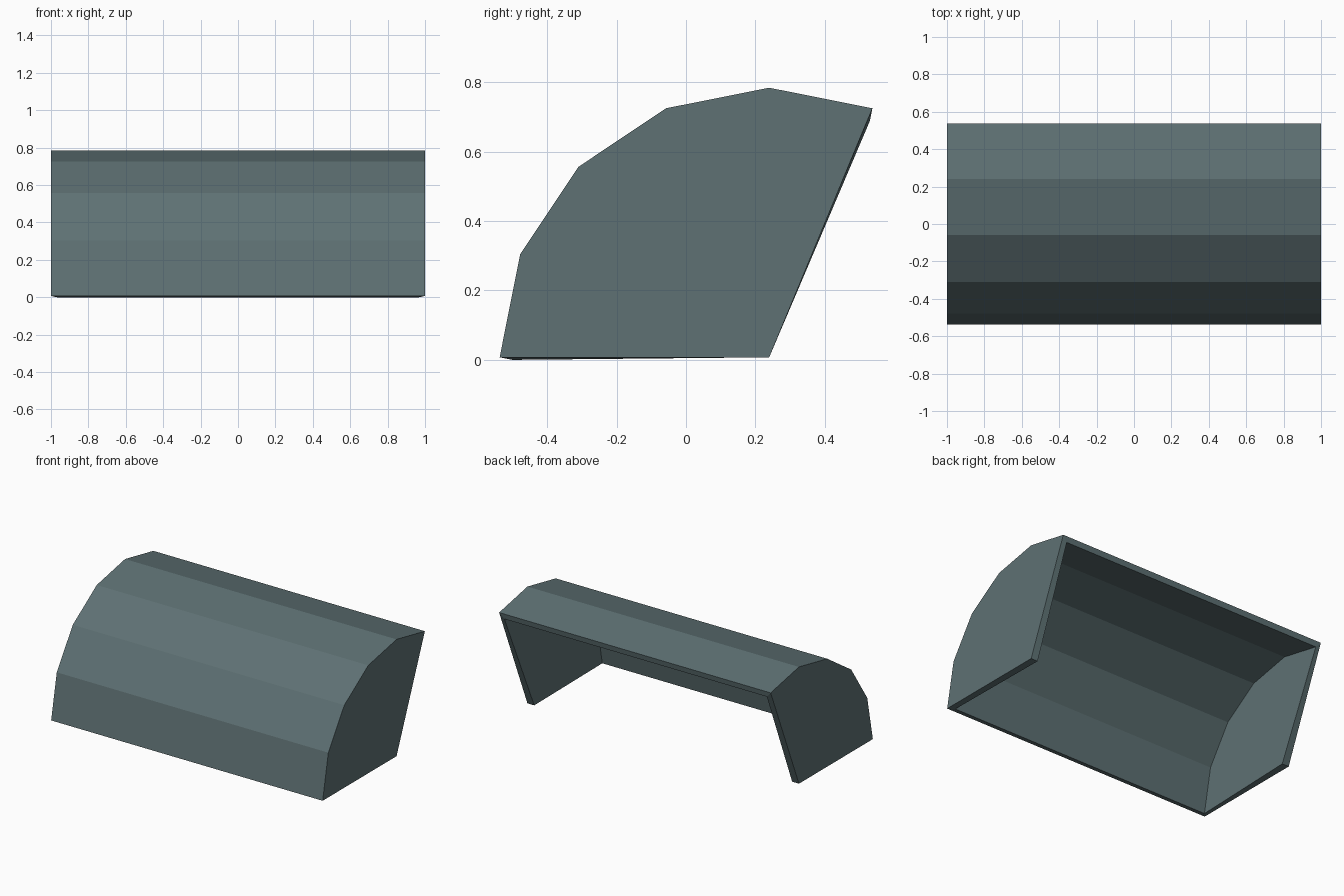
import bpy, bmesh, math

if "Cube" in bpy.data.objects:
    bpy.data.objects.remove(bpy.data.objects["Cube"])

R, CY = 0.7775, 0.24        # arc radius and centre
STEP = math.radians(22.5)

mat = bpy.data.materials.new("slate grey")
mat.diffuse_color = (0.112, 0.165, 0.173, 1)
mat.use_nodes = True
mat.node_tree.nodes["Principled BSDF"].inputs["Base Color"].default_value = mat.diffuse_color

# side profile: five-facet arc plus the arc centre
arc = [(CY + R * math.cos(math.pi - i * STEP), R * math.sin(math.pi - i * STEP)) for i in range(6)]
profile = arc + [(CY, 0.0)]

bm = bmesh.new()
left = [bm.verts.new((-1, y, z)) for y, z in profile]
right = [bm.verts.new((1, y, z)) for y, z in profile]

# end walls and curved strips; back and bottom stay open
bm.faces.new(left)
bm.faces.new(right)
for i in range(5):
    bm.faces.new((left[i], left[i + 1], right[i + 1], right[i]))
bmesh.ops.recalc_face_normals(bm, faces=bm.faces[:])
# make sure the right end wall faces outward
bm.normal_update()
if bm.faces[:][1].normal.x < 0:
    bmesh.ops.reverse_faces(bm, faces=bm.faces[:])

mesh = bpy.data.meshes.new("curved_hood")
bm.to_mesh(mesh)
bm.free()
mesh.materials.append(mat)
hood = bpy.data.objects.new("curved_hood", mesh)
bpy.context.collection.objects.link(hood)
hood.location.z = 0.0065    # the inner front lip dips slightly below the arc start

# wall thickness, inward
wall = hood.modifiers.new("wall", 'SOLIDIFY')
wall.thickness = 0.05
wall.offset = -1
